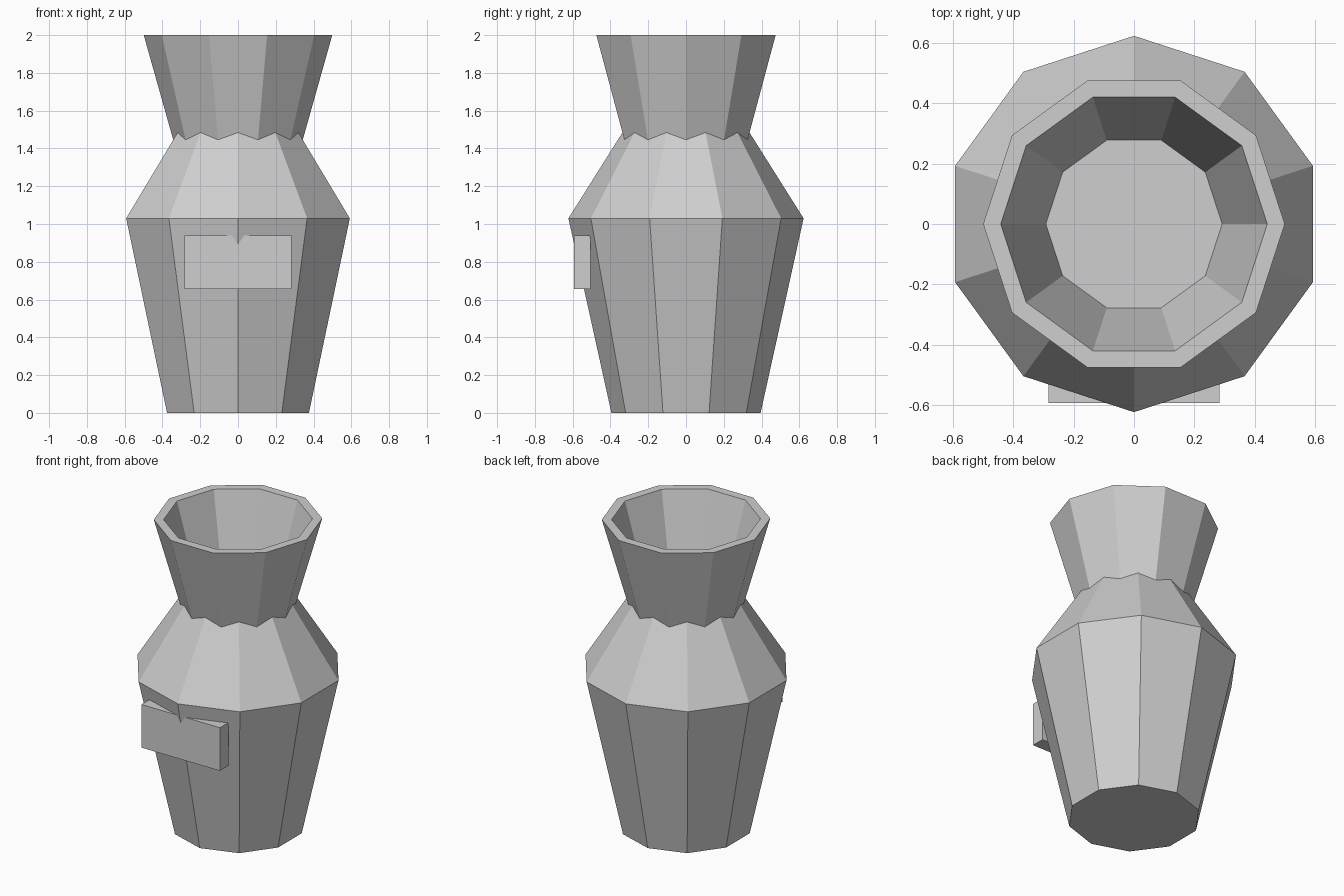
import bpy, bmesh, math

cube = bpy.data.objects.get("Cube")
if cube:
    bpy.data.objects.remove(cube)

SIDES = 10

clay = bpy.data.materials.new("light grey clay")
clay.use_nodes = True
grey = (0.62, 0.62, 0.62, 1)
clay.diffuse_color = grey
clay.node_tree.nodes["Principled BSDF"].inputs["Base Color"].default_value = grey


def finish(name, bm):
    bmesh.ops.recalc_face_normals(bm, faces=bm.faces)
    mesh = bpy.data.meshes.new(name)
    bm.to_mesh(mesh)
    bm.free()
    mesh.materials.append(clay)
    obj = bpy.data.objects.new(name, mesh)
    bpy.context.collection.objects.link(obj)
    return obj


def lathe(name, profile, turn, closed):
    """Faceted lathe of (radius, height) points; closed loops the profile, else ends are capped."""
    bm = bmesh.new()
    rings = []
    for r, z in profile:
        angles = [turn + math.tau * i / SIDES for i in range(SIDES)]
        rings.append([bm.verts.new((r * math.cos(a), r * math.sin(a), z)) for a in angles])
    pairs = list(zip(rings, rings[1:]))
    if closed:
        pairs.append((rings[-1], rings[0]))
    else:
        bm.faces.new(rings[0])
        bm.faces.new(rings[-1])
    for low, high in pairs:
        for i in range(SIDES):
            j = (i + 1) % SIDES
            bm.faces.new((low[i], low[j], high[j], high[i]))
    return finish(name, bm)


# Body: tapered belly and shoulder, one corner facing the front
lathe("vase_body", [(0.395, 0), (0.6225, 1.03), (0.334, 1.488)], math.pi / 2, False)

# Neck: flared hollow collar, turned half a side against the body
lathe("vase_neck", [(0.33, 1.4), (0.499, 2), (0.441, 2), (0.266, 1.4)], 0, True)

# Label: flat block on the front that the body corner pokes through
bm = bmesh.new()
bmesh.ops.create_cube(bm, size=1)
bmesh.ops.scale(bm, vec=(0.567, 0.087, 0.282), verts=bm.verts)
bmesh.ops.translate(bm, vec=(0, -0.5485, 0.797), verts=bm.verts)
finish("front_label", bm)
